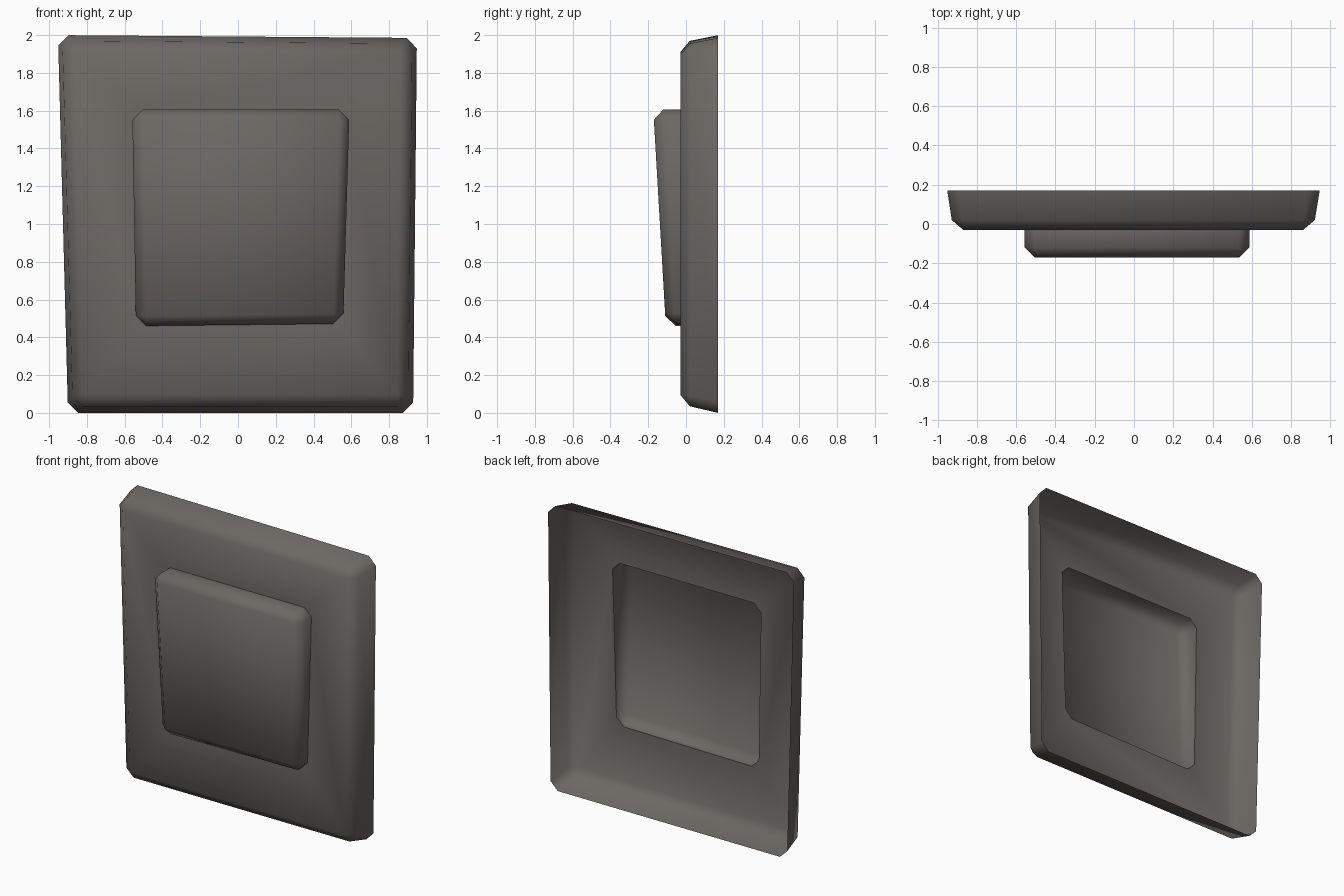
import bpy, bmesh, math
from mathutils import Vector

if "Cube" in bpy.data.objects:
    bpy.data.objects.remove(bpy.data.objects["Cube"])

grey = bpy.data.materials.new("warm dark grey")
grey.diffuse_color = (0.15, 0.138, 0.127, 1)
grey.use_nodes = True
grey.node_tree.nodes["Principled BSDF"].inputs["Base Color"].default_value = grey.diffuse_color

FRONT = -0.03   # front plane of the surround


def inset(quad, d):
    """Move the corners (BL, BR, TR, TL) inwards by d."""
    signs = [(1, 1), (-1, 1), (-1, -1), (1, -1)]
    return [(x + sx * d, z + sz * d) for (x, z), (sx, sz) in zip(quad, signs)]


def chamfered(quad, c):
    """Eight-point outline: each corner is cut c along both edges."""
    pts = [Vector(p) for p in quad]
    out = []
    for i, p in enumerate(pts):
        for q in (pts[i - 1], pts[(i + 1) % 4]):
            out.append(p + (q - p).normalized() * c)
    return out


def ring(bm, outline, depth):
    return [bm.verts.new((x, depth(z), z)) for x, z in outline]


def walls(bm, a, b):
    for i in range(8):
        j = (i + 1) % 8
        bm.faces.new((a[i], a[j], b[j], b[i]))


def rounded_edge(bm, octa, quad):
    """Bevel strip between an eight-point and a four-point ring."""
    for i in range(4):
        bm.faces.new((octa[2 * i], octa[2 * i + 1], quad[i]))
        bm.faces.new((octa[2 * i + 1], octa[(2 * i + 2) % 8],
                      quad[(i + 1) % 4], quad[i]))


def finish(bm, name):
    mesh = bpy.data.meshes.new(name)
    bm.to_mesh(mesh)
    bm.free()
    mesh.materials.append(grey)
    obj = bpy.data.objects.new(name, mesh)
    bpy.context.collection.objects.link(obj)
    bpy.ops.object.select_all(action='DESELECT')
    obj.select_set(True)
    bpy.context.view_layer.objects.active = obj
    bpy.ops.object.shade_smooth_by_angle(angle=math.radians(60))


# Uneven outlines: bottom left, bottom right, top right, top left
rim = [(-0.90, 0.0), (0.927, 0.0), (0.947, 1.985), (-0.953, 2.0)]
shoulder = [(-0.875, 0.035), (0.902, 0.035), (0.922, 1.955), (-0.93, 1.97)]
panel = [(-0.54, 0.46), (0.557, 0.472), (0.59, 1.605), (-0.56, 1.605)]


def panel_front(z):
    return -0.11 - 0.06 * (z - 0.515) / 1.035


# Surround: open-backed shell with an opening behind the panel
bm = bmesh.new()
back = ring(bm, chamfered(rim, 0.055), lambda z: 0.17)
mid = ring(bm, chamfered(shoulder, 0.055), lambda z: 0.02)
face = ring(bm, inset(shoulder, 0.06), lambda z: FRONT)
hole = ring(bm, chamfered(panel, 0.055), lambda z: FRONT)
walls(bm, back, mid)
rounded_edge(bm, mid, face)
for i in range(4):
    bm.faces.new((face[i], hole[2 * i + 1], hole[2 * i]))
    bm.faces.new((face[i], face[(i + 1) % 4],
                  hole[(2 * i + 2) % 8], hole[2 * i + 1]))
finish(bm, "surround")

# Raised panel: hollow, its front leaning out towards the top
bm = bmesh.new()
base = ring(bm, chamfered(panel, 0.055), lambda z: FRONT)
edge = ring(bm, chamfered(panel, 0.055), lambda z: panel_front(z) + 0.052)
front = ring(bm, inset(panel, 0.053), panel_front)
walls(bm, base, edge)
rounded_edge(bm, edge, front)
bm.faces.new(front)
finish(bm, "raised_panel")
